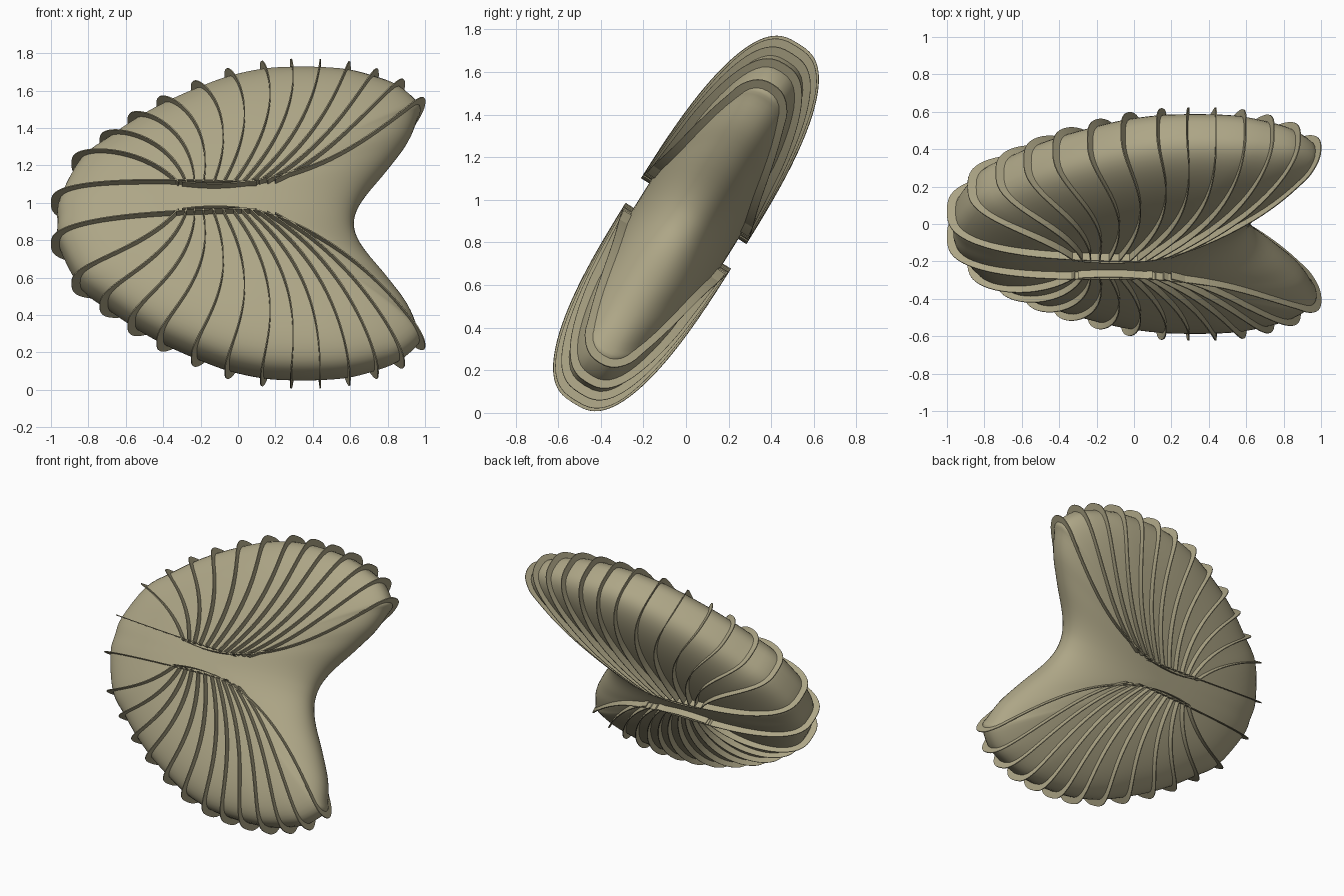
import bpy, bmesh, math
from mathutils import Vector, Matrix

if "Cube" in bpy.data.objects:
    bpy.data.objects.remove(bpy.data.objects["Cube"])

TILT = math.radians(32)
CX = -0.05                      # where the ribs fan out from
FIN = 0.05                      # how far ribs stand proud
# upper half rim tips of the ribs, in the plane of the shell
RIM = [(-1, .13), (-.89, .38), (-.74, .52), (-.59, .645), (-.435, .75), (-.25, .85), (-.07, .93),
       (.12, .98), (.28, .995), (.44, .995), (.6, .98), (.75, .94), (.89, .88), (1, .77)]
N = len(RIM) - 1


def rim_normal(i):
    t = i / N
    a = math.radians(180 + (49 - 180) * t)
    return Vector((math.cos(a), math.sin(a)))


# body outline: inset rim, then the notch on the right, mirrored
half = [Vector((-.965, 0))]
half += [Vector(p) - (FIN - .005) * rim_normal(i) for i, p in enumerate(RIM)]
half += [Vector(p) for p in [(.96, .67), (.91, .53), (.81, .37), (.69, .2), (.635, .09), (.62, 0)]]
loop = half + [Vector((p.x, -p.y)) for p in half[-2:0:-1]]
outline = []
for i in range(len(loop)):
    a, b, c, d = (loop[(i + k) % len(loop)] for k in (-1, 0, 1, 2))
    for j in range(4):
        t = j / 4
        outline.append(0.5 * (2*b + (c-a)*t + (2*a-5*b+4*c-d)*t*t + (3*b-a-3*c+d)*t**3))
polar = sorted((math.atan2(p.y, p.x - CX), math.hypot(p.x - CX, p.y)) for p in outline)


def spread(x, y):
    """Fraction of the way from the centre to the rim, and the angle."""
    a, d = math.atan2(y, x - CX), math.hypot(x - CX, y)
    for (a0, r0), (a1, r1) in zip(polar, polar[1:]):
        if a0 <= a <= a1:
            return d / (r0 + (r1 - r0) * (a - a0) / max(a1 - a0, 1e-9)), a
    return d / polar[0][1], a


def height(s, a, peak=.247):
    k = min(1, max(0, (abs(a) - .45) / .5))
    p = 2.1 + .8 * k
    return peak * max(0, 1 - s ** p) ** (1 / p)


PLACE = Matrix.Translation((0, 0, .889)) @ Matrix.Rotation(math.pi/2 - TILT, 4, 'X')
mat = bpy.data.materials.new("olive_tan")
mat.diffuse_color = (.42, .38, .24, 1)
mat.use_nodes = True
mat.node_tree.nodes["Principled BSDF"].inputs["Base Color"].default_value = mat.diffuse_color


def make(name, verts, faces):
    me = bpy.data.meshes.new(name)
    me.from_pydata([PLACE @ Vector(v) for v in verts], [], faces)
    bm = bmesh.new()
    bm.from_mesh(me)
    bmesh.ops.remove_doubles(bm, verts=bm.verts, dist=1e-5)
    bmesh.ops.recalc_face_normals(bm, faces=bm.faces)
    bm.to_mesh(me)
    bm.free()
    me.materials.append(mat)
    ob = bpy.data.objects.new(name, me)
    bpy.context.collection.objects.link(ob)
    bpy.context.view_layer.objects.active = ob
    ob.select_set(True)
    bpy.ops.object.shade_smooth_by_angle(angle=math.radians(40))
    ob.select_set(False)
    return ob


# smooth shell body, front face over the rim to the back face
verts, faces = [], []
RINGS, M = 40, len(outline)
for r in range(RINGS + 1):
    q = math.pi * r / RINGS
    s, side = math.sin(q), (1 if r <= RINGS / 2 else -1)
    for p in outline:
        x, y = CX + (p.x - CX) * s, p.y * s
        verts.append((x, y, side * height(s, math.atan2(p.y, p.x - CX))))
for r in range(RINGS):
    for k in range(M):
        n = (k + 1) % M
        faces.append((r*M + k, r*M + n, (r+1)*M + n, (r+1)*M + k))
make("shell_body", verts, faces)

# thin curved fins wrapped over the rim, both halves
STEPS = 60
for sign, label in ((1, "upper"), (-1, "lower")):
    verts, faces = [], []
    for i, e in enumerate(RIM):
        E, n, t = Vector(e), rim_normal(i), i / N
        S = Vector((-.06 + .29 * e[0], .085 + .3 * max(0, .29 * e[0]) ** 2))
        C = E - n * (.4 + .36 * t ** 3)
        if i == 0:                                  # the two lip ribs overlap
            S, C = Vector((.1, .085)), Vector((-.5, .1))
        if i == N:
            S, C = Vector((-.3, .085)), Vector((.4, -.03))

        def path(u):
            return S*(1-u)**2 + C*2*u*(1-u) + E*u*u
        s_out, s_in = spread(*path(1))[0], spread(*path(.94))[0]
        base = len(verts)
        for k in range(STEPS + 1):
            q = math.pi * k / STEPS
            u, side = math.sin(q), (1 if k <= STEPS / 2 else -1)
            for v, s_end, peak in ((u, s_out, .292), (u * .94, s_in, .238)):
                p = path(v)
                s, a = spread(*p)
                s *= 1 + (1 / s_end - 1) * u ** 4
                verts.append((p.x, p.y * sign, side * height(min(s, 1), a, peak)))
        for k in range(STEPS):
            b = base + 2 * k
            faces.append((b, b + 1, b + 3, b + 2))
    ob = make(label + "_ribs", verts, faces)
    mod = ob.modifiers.new("thickness", 'SOLIDIFY')
    mod.thickness = .006
    mod.offset = 0
    split = ob.modifiers.new("crisp_edges", 'EDGE_SPLIT')
    split.split_angle = math.radians(40)
